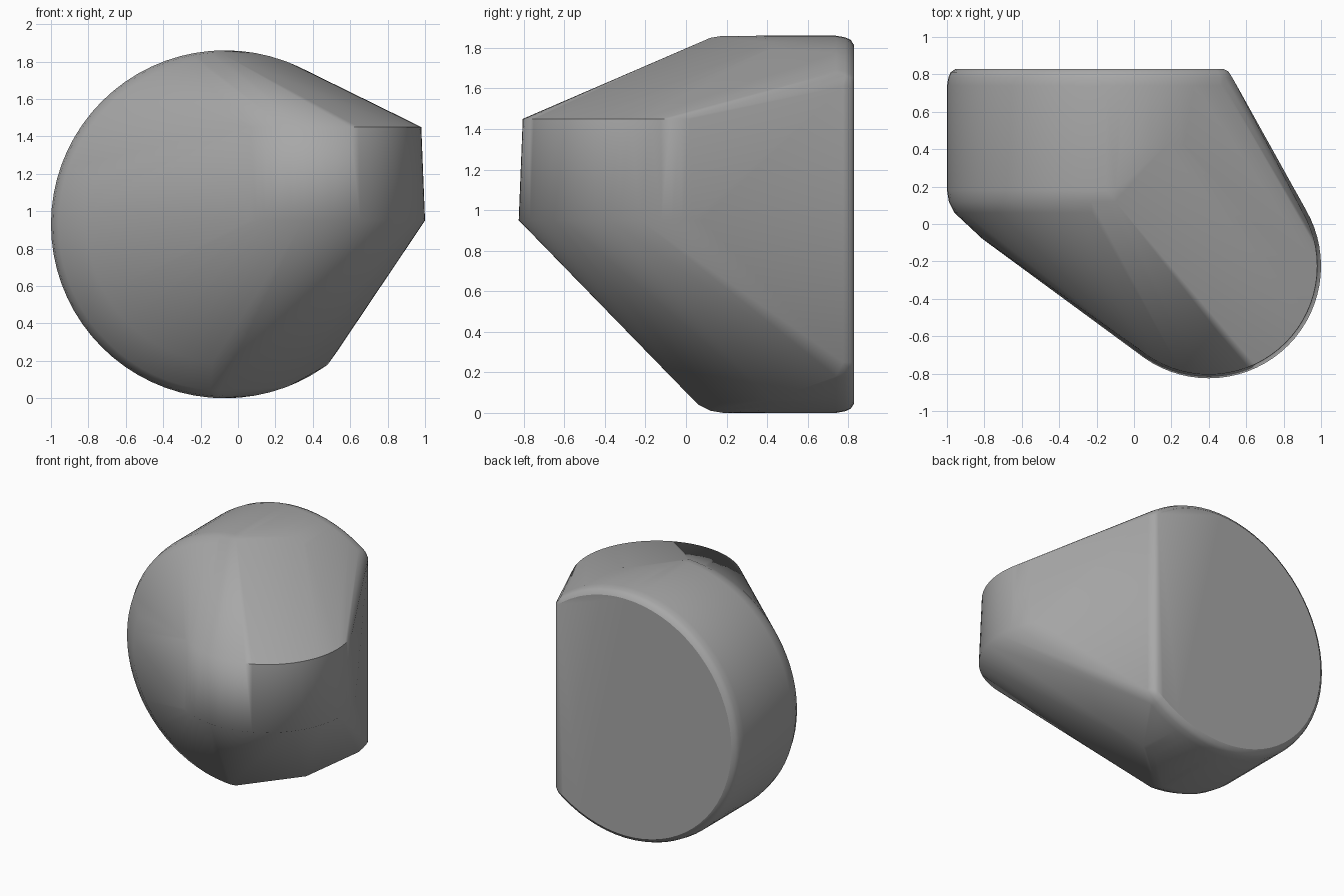
import bpy, bmesh
from math import cos, sin, pi, sqrt, atan2, radians

if "Cube" in bpy.data.objects:
    bpy.data.objects.remove(bpy.data.objects["Cube"])

N = 72
CX, CZ = -0.07, 0.93          # axis of the big round drum
PX, PY = 0.4, -0.225          # axis of the small upright post
bm = bmesh.new()


def drum_ring(y, r, clip):
    """Circle facing y, cut straight on its right side at x = clip."""
    for i in range(N):
        a = 2 * pi * i / N
        x = CX + r * cos(a)
        if x < clip - 0.01:
            bm.verts.new((x, y, CZ + r * sin(a)))
    h = sqrt(r * r - (clip - CX) ** 2)
    for s in (-1, 1):
        bm.verts.new((clip, y, CZ + s * h))


def post_ring(z, r):
    """Horizontal circle of the small post at the front right."""
    for i in range(N):
        a = 2 * pi * i / N
        bm.verts.new((PX + r * cos(a), PY + r * sin(a), z))


# big drum with rounded rims, front only half a disc: (y, radius, right cut)
for y, r, clip in ((0.828, 0.885, 0.48), (0.812, 0.91, 0.485), (0.785, 0.922, 0.485),
                   (0.74, 0.93, 0.48), (0.42, 0.93, 0.27), (0.18, 0.93, -0.1),
                   (0.12, 0.92, -0.1), (0.06, 0.89, -0.1), (-0.08, 0.74, -0.1)):
    drum_ring(y, r, clip)

# softened corner between the back and the slanted right side
for x, y, h in ((0.505, 0.815, 0.68), (0.53, 0.775, 0.68)):
    for s in (-1, 1):
        bm.verts.new((x, y, CZ + s * h))

# tapered small post
post_ring(0.95, 0.6)
post_ring(1.45, 0.58)

# wrap everything in one skin
bmesh.ops.convex_hull(bm, input=bm.verts[:])
bmesh.ops.delete(bm, geom=[v for v in bm.verts if not v.link_faces], context='VERTS')
bmesh.ops.dissolve_limit(bm, angle_limit=0.004, verts=bm.verts[:], edges=bm.edges[:])
bmesh.ops.recalc_face_normals(bm, faces=bm.faces[:])

# split the flat back into a flat half and a softly shaded half
back = [f for f in bm.faces if f.normal.y > 0.999]
parts = back + list({e for f in back for e in f.edges}) + list({v for f in back for v in f.verts})
bmesh.ops.bisect_plane(bm, geom=parts, plane_co=(-0.14, 0, 0), plane_no=(1, 0, 0))

# crisp edges: round back rim, and the right part of the post's top edge
for e in bm.edges:
    m = (e.verts[0].co + e.verts[1].co) / 2
    if all(v.co.y > 0.826 for v in e.verts) and m.x < 0.47 and abs(m.x + 0.14) > 0.001:
        e.smooth = False
    if all(abs(v.co.z - 1.45) < 0.001 for v in e.verts):
        if radians(-68) < atan2(m.y - PY, m.x - PX) < radians(15):
            e.smooth = False

me = bpy.data.meshes.new("rounded_body")
bm.to_mesh(me)
bm.free()
body = bpy.data.objects.new("rounded_body", me)
bpy.context.collection.objects.link(body)
bpy.context.view_layer.objects.active = body
body.select_set(True)
bpy.ops.object.shade_smooth_by_angle(angle=radians(85), keep_sharp_edges=True)

# dark grey finish
mat = bpy.data.materials.new("dark_grey")
mat.diffuse_color = (0.39, 0.39, 0.39, 1)
mat.use_nodes = True
mat.node_tree.nodes["Principled BSDF"].inputs["Base Color"].default_value = mat.diffuse_color
me.materials.append(mat)
